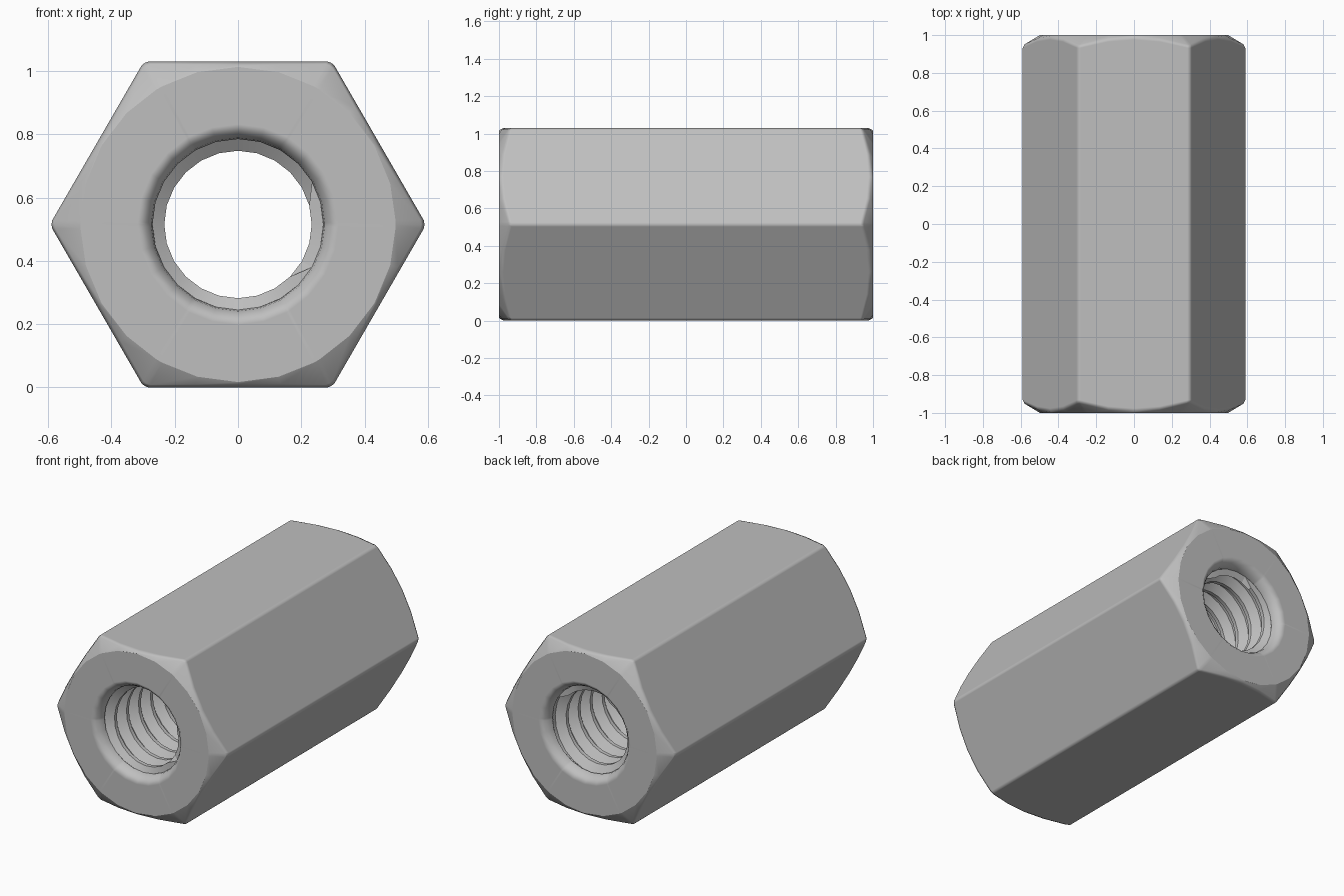
import bpy
import bmesh
from math import cos, sin, radians, pi, hypot

if "Cube" in bpy.data.objects:
    bpy.data.objects.remove(bpy.data.objects["Cube"])

APOTHEM = 0.515      # half the width across the flats, also the axis height
FACE_R = 0.498       # radius of the round end face
MOUTH_R = 0.317      # outer radius of the countersink
BORE_R = 0.27        # radius where the thread starts
THREAD_END = 0.93
PITCH = 0.118

steel = bpy.data.materials.new("grey steel")
steel.use_nodes = True
GREY = (0.52, 0.52, 0.52, 1)
steel.diffuse_color = GREY
steel.node_tree.nodes["Principled BSDF"].inputs["Base Color"].default_value = GREY

# Even steps plus a narrow pair at each hexagon corner
ANGLES = [a * 15 for a in range(24)]
ANGLES = sorted(ANGLES + [60 * c + s for c in range(6) for s in (1.3, 58.7)])


def hex_radius(deg):
    """Distance from the axis to the hexagon, with blunted corners."""
    return min(APOTHEM / cos(radians(deg % 60 - 30)), 0.5895)


def loft(name, columns, closed):
    """Skin columns of (angle, radius, y) points into a mesh object."""
    bm = bmesh.new()
    grid = [[bm.verts.new((r * cos(a), y, APOTHEM + r * sin(a))) for a, r, y in col]
            for col in columns]
    pairs = list(zip(grid, grid[1:]))
    if closed:
        pairs.append((grid[-1], grid[0]))
    for left, right in pairs:
        for i in range(len(left) - 1):
            bm.faces.new((left[i], left[i + 1], right[i + 1], right[i]))
    bmesh.ops.remove_doubles(bm, verts=bm.verts, dist=0.0002)
    bmesh.ops.dissolve_degenerate(bm, edges=bm.edges, dist=0.0002)
    for face in bm.faces:
        face.smooth = True
    # Crisp rim around each end face
    for edge in bm.edges:
        edge.smooth = not all(abs(v.co.y) > 0.999 and hypot(v.co.x, v.co.z - APOTHEM) > 0.4
                              for v in edge.verts)
    mesh = bpy.data.meshes.new(name)
    bm.to_mesh(mesh)
    bm.free()
    mesh.materials.append(steel)
    obj = bpy.data.objects.new(name, mesh)
    bpy.context.collection.objects.link(obj)
    return obj


# Hexagonal body with chamfered ends and countersunk mouths
def body_column(deg):
    big = hex_radius(deg)
    cone = big - 0.01
    half = [(BORE_R, THREAD_END), (0.274, 0.955), (0.29, 0.98), (MOUTH_R, 1),
            (FACE_R, 1), (cone, 1 - (cone - FACE_R) * 0.6),
            (big, 1 - (big - FACE_R) * 0.6 - 0.014)]
    profile = half + [(r, -y) for r, y in reversed(half)]
    return [(radians(deg), r, y) for r, y in profile]


body = loft("hex_body", [body_column(d) for d in ANGLES], True)
weighted = body.modifiers.new("flat_sides", 'WEIGHTED_NORMAL')
weighted.keep_sharp = True
weighted.weight = 100

# Right-handed internal thread
CREST = [(0, 0.233), (0.2, 0.233), (0.5, 0.283), (0.7, 0.283)]


def thread_column(step):
    turn = step / 24
    column = []
    for k in range(-9, 11):
        for phase, r in CREST:
            y = PITCH * (k + phase - turn)
            if abs(y) >= THREAD_END:
                y = THREAD_END if y > 0 else -THREAD_END
                r = BORE_R
            column.append((turn * 2 * pi, r, y))
    return column[::-1]


thread = loft("inner_thread", [thread_column(s) for s in range(25)], False)

# Face normals outward from the solid, sharp thread edges
for obj in (body, thread):
    bm = bmesh.new()
    bm.from_mesh(obj.data)
    bmesh.ops.recalc_face_normals(bm, faces=bm.faces)
    if obj is thread:
        inward = sum(f.normal.x * f.calc_center_median().x for f in bm.faces)
    else:
        inward = -sum(f.normal.y * f.calc_center_median().y for f in bm.faces)
    if inward > 0:
        bmesh.ops.reverse_faces(bm, faces=bm.faces)
    bm.to_mesh(obj.data)
    bm.free()

bpy.ops.object.select_all(action='DESELECT')
thread.select_set(True)
bpy.context.view_layer.objects.active = thread
bpy.ops.object.shade_smooth_by_angle(angle=radians(30))
